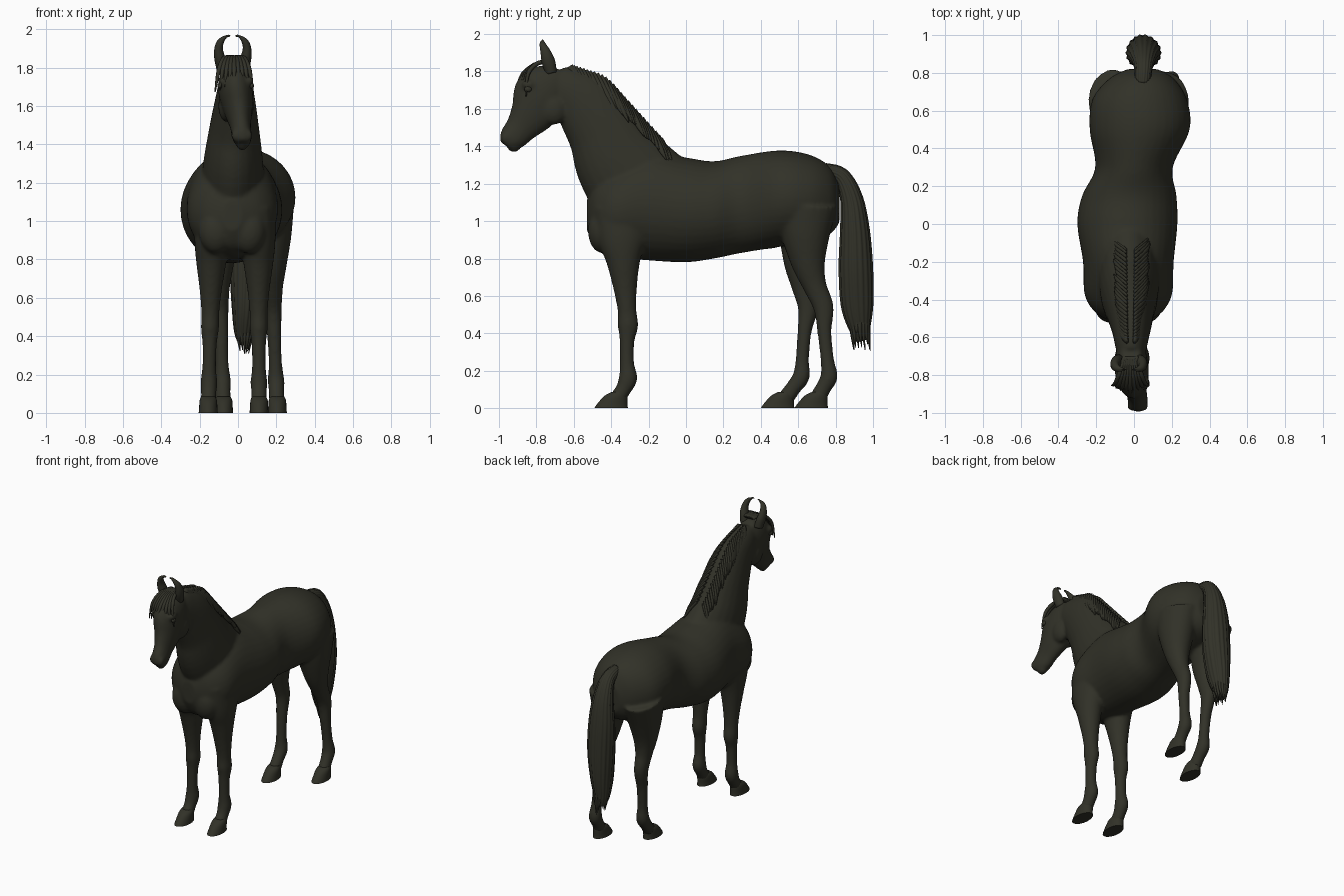
import bpy, bmesh, math, random
from mathutils import Vector

random.seed(4)
default_cube = bpy.data.objects.get("Cube")
if default_cube:
    bpy.data.objects.remove(default_cube)

coat = bpy.data.materials.new("dark_olive_coat")
coat.use_nodes = True
coat.diffuse_color = (0.031, 0.031, 0.021, 1)
coat.node_tree.nodes["Principled BSDF"].inputs["Base Color"].default_value = coat.diffuse_color


def catmull(a, b, c, d, t):
    """Smooth in-between value of two neighbouring stations."""
    return 0.5 * (2 * b + (c - a) * t + (2 * a - 5 * b + 4 * c - d) * t * t
                  + (3 * b - a - 3 * c + d) * t ** 3)


def refine(stations, steps):
    padded = [stations[0]] + list(stations) + [stations[-1]]
    out = []
    for a, b, c, d in zip(padded, padded[1:], padded[2:], padded[3:]):
        for i in range(steps):
            out.append([catmull(*v, i / steps) for v in zip(a, b, c, d)])
    return out + [list(stations[-1])]


def loft(bm, stations, sides=24, steps=5, axis=None, ridge=0, ridges=18):
    """Skin rings through stations of x, y, z, half width, half depth."""
    pts = refine(stations, steps)
    rings = []
    for i, (x, y, z, w, d) in enumerate(pts):
        before, after = pts[max(i - 1, 0)], pts[min(i + 1, len(pts) - 1)]
        tangent = Vector(after[:3]) - Vector(before[:3])
        depth = Vector(axis) if axis else tangent.cross(Vector((1, 0, 0))).normalized()
        ring = []
        for k in range(sides):
            a = math.tau * k / sides
            r = 1 + ridge * math.cos(ridges * a)
            offset = Vector((w * r * math.cos(a), 0, 0)) + depth * (d * r * math.sin(a))
            ring.append(bm.verts.new(Vector((x, y, z)) + offset))
        rings.append(ring)
    for low, high in zip(rings, rings[1:]):
        for k in range(sides):
            n = (k + 1) % sides
            bm.faces.new((low[k], low[n], high[n], high[k]))
    bm.faces.new(rings[0][::-1])
    bm.faces.new(rings[-1])


def ball(bm, centre, size):
    made = bmesh.ops.create_uvsphere(bm, u_segments=20, v_segments=12, radius=1)
    for v in made["verts"]:
        v.co = Vector(centre) + Vector(size) * v.co


def finish(name, bm):
    bmesh.ops.recalc_face_normals(bm, faces=bm.faces)
    mesh = bpy.data.meshes.new(name)
    bm.to_mesh(mesh)
    bm.free()
    mesh.materials.append(coat)
    mesh.shade_smooth()
    obj = bpy.data.objects.new(name, mesh)
    bpy.context.collection.objects.link(obj)
    return obj


# Trunk from chest to rump
body = bmesh.new()
loft(body, [
    (-.03, -.53, 1.03, .05, .08), (-.03, -.48, 1.04, .16, .18),
    (-.03, -.38, 1.05, .23, .24), (-.03, -.2, 1.08, .24, .29),
    (-.035, 0, 1.06, .265, .28), (-.025, .15, 1.06, .25, .26),
    (0, .3, 1.09, .205, .26), (.03, .5, 1.12, .265, .258),
    (.03, .66, 1.12, .25, .235), (.04, .77, 1.11, .17, .18),
    (.045, .82, 1.09, .08, .1)], sides=36, axis=(0, 0, 1))

# Neck and head
loft(body, [
    (-.03, -.2, 1.12, .17, .29), (-.025, -.35, 1.31, .155, .245),
    (-.02, -.44, 1.48, .13, .2), (-.015, -.54, 1.62, .105, .17),
    (-.015, -.64, 1.7, .085, .13), (-.015, -.7, 1.73, .07, .1)])
loft(body, [
    (-.015, -.67, 1.8, .05, .06), (-.015, -.71, 1.745, .08, .13),
    (-.012, -.77, 1.67, .09, .155), (0, -.82, 1.58, .075, .125),
    (.012, -.88, 1.5, .055, .088), (.02, -.93, 1.44, .052, .072),
    (.025, -.955, 1.4, .035, .045)])

# Cheeks, brows, nostrils, lower lip, breast muscles and sheath
for s in (-1, 1):
    ball(body, (s * .048 - .01, -.71, 1.6), (.045, .075, .085))
    ball(body, (s * .07 - .012, -.84, 1.73), (.025, .04, .025))
    ball(body, (s * .035 + .02, -.965, 1.445), (.02, .025, .03))
    ball(body, (s * .085 - .03, -.45, .95), (.09, .075, .12))
ball(body, (.022, -.92, 1.395), (.03, .035, .028))
ball(body, (.02, .42, .885), (.05, .1, .035))

# Legs as y, z, half width, half depth
FORE = [(-.33, 1.06, .09, .16), (-.34, .9, .09, .13), (-.335, .78, .078, .09),
        (-.325, .64, .058, .063), (-.315, .52, .047, .05), (-.31, .44, .047, .055),
        (-.315, .36, .038, .04), (-.315, .24, .036, .038), (-.31, .16, .044, .05),
        (-.335, .1, .04, .042), (-.365, .055, .042, .045)]
HIND = [(.64, 1.08, .13, .17), (.64, .92, .11, .13), (.655, .77, .08, .09),
        (.69, .65, .055, .063), (.735, .54, .045, .055), (.74, .41, .038, .038),
        (.755, .26, .035, .036), (.765, .17, .044, .046), (.735, .11, .04, .042),
        (.705, .055, .042, .045)]
LEGS = {"front_right": (FORE, -.135, -.155, 0), "front_left": (FORE, .105, .11, 0),
        "hind_right": (HIND, -.11, -.075, -.18), "hind_left": (HIND, .165, .205, 0)}
for name, (shape, x_top, x_foot, swing) in LEGS.items():
    loft(body, [(x_foot + (x_top - x_foot) * z, y + swing * (1 - z), z, w, d)
                for y, z, w, d in shape])
    # Hoof with a sloping front wall and flat sole
    y = shape[-1][0] + swing
    hoof = bmesh.new()
    loft(hoof, [(x_foot, y + .005, .085, .036, .04), (x_foot, y - .01, .065, .045, .062),
                (x_foot, y - .03, .02, .048, .082), (x_foot, y - .035, 0, .05, .09)],
         axis=(0, 1, 0), steps=3)
    hoof_obj = finish(name + "_hoof", hoof)
    hoof_obj.data.set_sharp_from_angle(angle=math.radians(40))

# Blend the overlapping forms into one skin
body_obj = finish("body", body)
remesh = body_obj.modifiers.new("blend", "REMESH")
remesh.mode = "VOXEL"
remesh.voxel_size = 0.011
remesh.use_smooth_shade = True
soften = body_obj.modifiers.new("soften", "SMOOTH")
soften.factor = 0.5
soften.iterations = 7

# Inward curling ears and eyes
for side, s in (("right", -1), ("left", 1)):
    ear = bmesh.new()
    loft(ear, [(s * x - .027, y, z, w, d) for x, y, z, w, d in (
        (.055, -.72, 1.79, .03, .03), (.068, -.735, 1.85, .029, .036),
        (.074, -.75, 1.9, .022, .028), (.062, -.765, 1.94, .019, .018),
        (.038, -.77, 1.962, .014, .01), (.018, -.772, 1.965, .005, .005))], sides=16)
    finish(side + "_ear", ear)
    eye = bmesh.new()
    ball(eye, (s * .083 - .012, -.845, 1.705), (.012, .02, .016))
    finish(side + "_eye", eye)

# Tail with grooved hair and loose ends
tail = bmesh.new()
loft(tail, [
    (.045, .74, 1.27, .04, .04), (.05, .83, 1.24, .048, .045),
    (.05, .885, 1.12, .07, .06), (.05, .903, .95, .09, .078),
    (.05, .908, .75, .09, .09), (.04, .915, .55, .07, .085),
    (.03, .93, .42, .048, .055), (.028, .945, .36, .025, .03)],
    sides=72, ridge=.04)
for i in range(16):
    a = math.tau * i / 16
    x, y = .035 + .04 * math.cos(a), .93 + .045 * math.sin(a)
    end = random.uniform(.3, .4)
    loft(tail, [(x, y, .5, .014, .014), (x, y, .42, .012, .012),
                (.03 + .6 * (x - .03), y + .01, end, .002, .002)], sides=6)
finish("tail", tail)

# Mane locks draped down both sides of the neck
CREST = refine([(-.62, 1.83), (-.54, 1.805), (-.44, 1.765), (-.34, 1.66),
                (-.24, 1.55), (-.14, 1.44)], 5)
mane = bmesh.new()
for i, (y, z) in enumerate(CREST):
    t = i / (len(CREST) - 1)
    width, height = .085 + .065 * t, .14 + .1 * t
    for s in (-1, 1):
        length = random.uniform(.7, 1.1) * (1 - .35 * t) * (1 if s > 0 else .7)
        path = []
        for f, thick in ((0, .016), (.25, .018), (.5, .017), (.75, .013), (1, .003)):
            dy, dz = .13 * f * length, -.25 * f * length
            depth = max(.004, -.65 * dy - .76 * dz)
            out = width * math.sqrt(max(0, 1 - (1 - depth / height) ** 2))
            path.append((-.018 + s * out, y + dy, z + dz, thick * .6, thick))
        loft(mane, path, sides=8, steps=3)
finish("mane", mane)

# Forelock falling over the brow
forelock = bmesh.new()
for i in range(9):
    u = (i - 4) / 4
    drop = random.uniform(0, .05)
    loft(forelock, [(-.02 + .03 * u, -.7, 1.855, .012, .01),
                    (-.02 + .055 * u, -.79, 1.845, .014, .012),
                    (-.02 + .08 * u, -.875 + .03 * abs(u), 1.785, .012, .01),
                    (-.02 + .1 * u, -.905 + .05 * abs(u), 1.71 - drop, .003, .003)],
         sides=8, steps=4)
finish("forelock", forelock)
